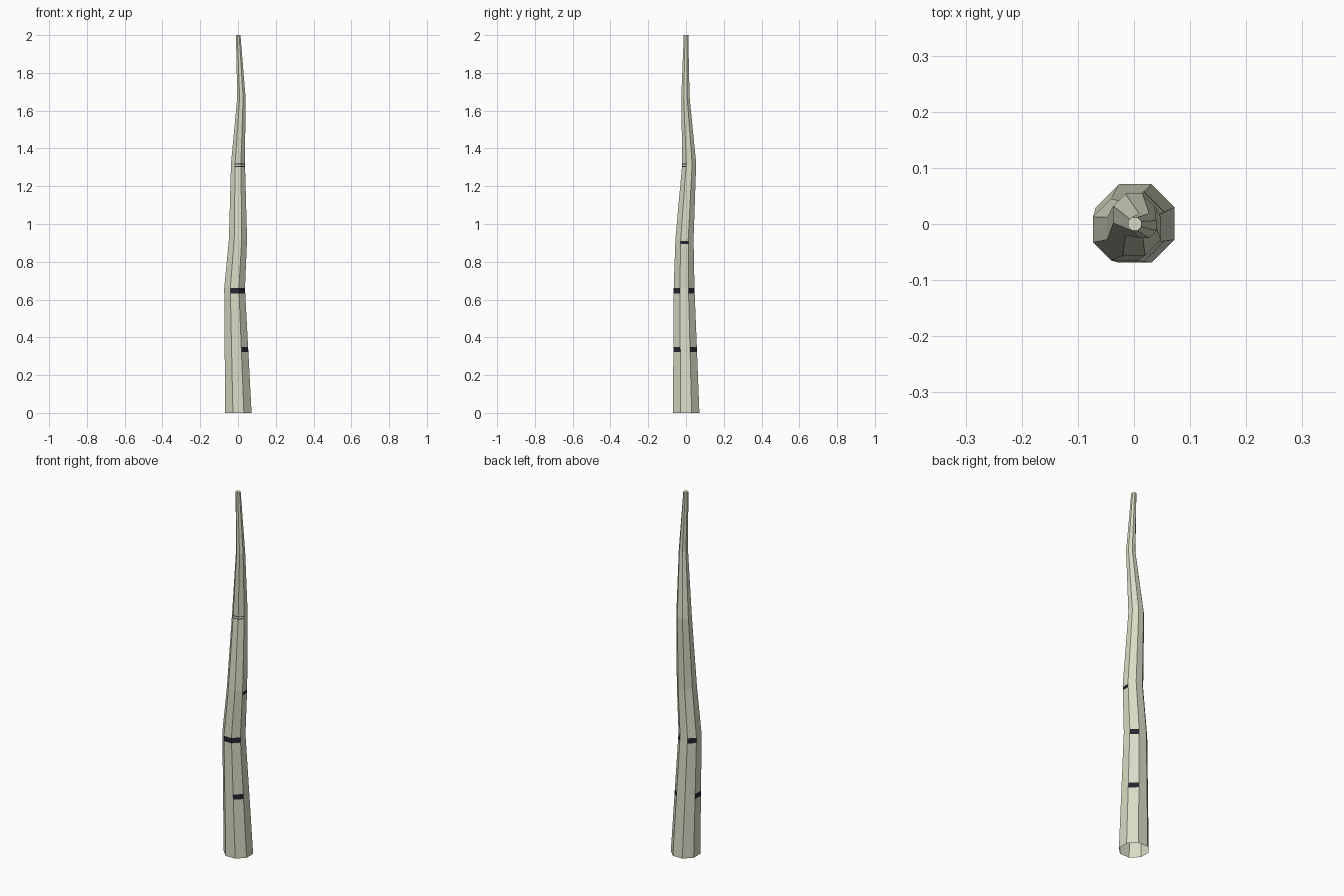
import bpy, bmesh, math

if "Cube" in bpy.data.objects:
    bpy.data.objects.remove(bpy.data.objects["Cube"])

SIDES = 8

def material(name, rgb):
    m = bpy.data.materials.new(name)
    m.diffuse_color = (*rgb, 1)
    m.use_nodes = True
    m.node_tree.nodes["Principled BSDF"].inputs["Base Color"].default_value = m.diffuse_color
    return m

pale = material("pale_bark", (0.70, 0.71, 0.56))
dark = material("dark_bark_mark", (0.018, 0.018, 0.032))

# Trunk path: height, centre x, centre y, flat-to-centre distance
path = [(0.00, 0.002, 0.001, 0.070),
        (0.66, -0.018, -0.010, 0.055),
        (0.92, 0.000, -0.008, 0.048),
        (1.32, 0.000, 0.017, 0.037),
        (1.67, 0.018, -0.003, 0.022),
        (2.00, 0.001, 0.000, 0.012)]

# Bark marks: bottom, top, and the sides they cover
# (0 right, 1 back right, 2 back, 3 back left, 4 left, 5 front left, 6 front, 7 front right)
marks = [(0.322, 0.350, {1, 4, 7}),
         (0.631, 0.660, {1, 3, 6, 7}),
         (0.893, 0.911, {0}),
         (1.303, 1.307, {6, 7}),
         (1.315, 1.319, {6, 7})]

def section(z):
    for a, b in zip(path, path[1:]):
        if z <= b[0]:
            t = (z - a[0]) / (b[0] - a[0])
            return [p + (q - p) * t for p, q in zip(a[1:], b[1:])]

# Octagonal rings at every bend and every edge of a mark
heights = sorted({p[0] for p in path} | {h for m in marks for h in m[:2]})
bm = bmesh.new()
rings = []
for z in heights:
    cx, cy, flat = section(z)
    r = flat / math.cos(math.pi / SIDES)
    angles = [(i - 0.5) * 2 * math.pi / SIDES for i in range(SIDES)]
    rings.append([bm.verts.new((cx + r * math.cos(a), cy + r * math.sin(a), z)) for a in angles])

# Walls, with the marks coloured by height and side
for k, (lo, hi) in enumerate(zip(rings, rings[1:])):
    mid = (heights[k] + heights[k + 1]) / 2
    for i in range(SIDES):
        j = (i + 1) % SIDES
        f = bm.faces.new((lo[i], lo[j], hi[j], hi[i]))
        f.material_index = int(any(a < mid < b and i in s for a, b, s in marks))

# Closed tip; the foot stays open
bm.faces.new(rings[-1])

mesh = bpy.data.meshes.new("tree_trunk")
bm.to_mesh(mesh)
bm.free()
mesh.materials.append(pale)
mesh.materials.append(dark)
trunk = bpy.data.objects.new("tree_trunk", mesh)
bpy.context.collection.objects.link(trunk)
